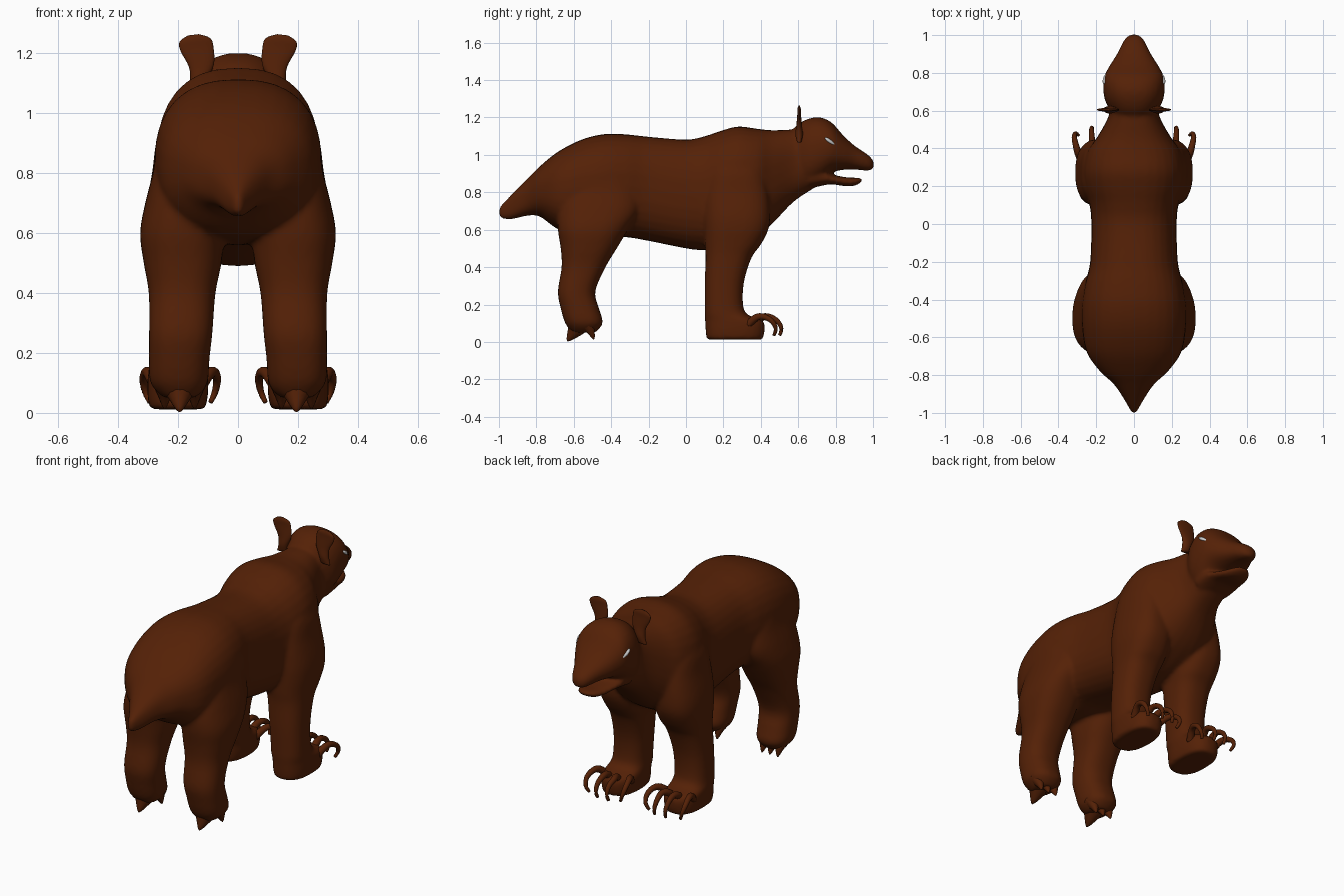
import bpy, bmesh, math
from mathutils import Vector

if "Cube" in bpy.data.objects:
    bpy.data.objects.remove(bpy.data.objects["Cube"])


def material(name, rgb):
    m = bpy.data.materials.new(name)
    m.diffuse_color = (*rgb, 1)
    m.use_nodes = True
    m.node_tree.nodes["Principled BSDF"].inputs["Base Color"].default_value = m.diffuse_color
    return m


FUR = material("brown_fur", (0.09, 0.015, 0.002))
EYE = material("eye_grey", (0.6, 0.6, 0.62))


def spline(a, b, c, d, t):
    return tuple(0.5 * (2 * q + (r - p) * t + (2 * p - 5 * q + 4 * r - s) * t * t
                 + (3 * q - p - 3 * r + s) * t ** 3) for p, q, r, s in zip(a, b, c, d))


def smooth_path(pts, n=4):
    out = []
    for i in range(len(pts) - 1):
        a, d = pts[max(i - 1, 0)], pts[min(i + 2, len(pts) - 1)]
        out += [spline(a, pts[i], pts[i + 1], d, k / n) for k in range(n)]
    return out + [pts[-1]]


def skin(bm, rings):
    vs = [[bm.verts.new(p) for p in r] for r in rings]
    n = len(vs[0])
    for a, b in zip(vs, vs[1:]):
        for i in range(n):
            bm.faces.new((a[i], a[(i + 1) % n], b[(i + 1) % n], b[i]))
    bm.faces.new(vs[0])
    bm.faces.new(vs[-1][::-1])


def oval(rx, ry, e=2.0, n=32):
    for i in range(n):
        c, s = math.cos(math.tau * i / n), math.sin(math.tau * i / n)
        yield (math.copysign(abs(c) ** (2 / e), c) * rx, math.copysign(abs(s) ** (2 / e), s) * ry)


def loft_y(bm, profile, e=2.2):
    # rows: y, top z, bottom z, half width
    skin(bm, [[(u, y, (t + b) / 2 + v) for u, v in oval(w, (t - b) / 2, e)]
              for y, t, b, w in smooth_path(profile)])


def loft_z(bm, profile, side, e=2.4):
    # rows: z, inner x, outer x, back y, front y
    skin(bm, [[(side * ((x0 + x1) / 2 + u), (y0 + y1) / 2 + v, z)
               for u, v in oval((x1 - x0) / 2, (y1 - y0) / 2, e)]
              for z, x0, x1, y0, y1 in smooth_path(profile)])


def finish(name, bm, mat):
    bmesh.ops.recalc_face_normals(bm, faces=bm.faces)
    me = bpy.data.meshes.new(name)
    bm.to_mesh(me)
    bm.free()
    me.materials.append(mat)
    for p in me.polygons:
        p.use_smooth = True
    ob = bpy.data.objects.new(name, me)
    bpy.context.collection.objects.link(ob)
    return ob


def taper(name, pts, r0, r1):
    # tapered horn along a smooth path
    path = [Vector(p) for p in smooth_path(pts)]
    bm, rings = bmesh.new(), []
    for i, p in enumerate(path):
        d = (path[min(i + 1, len(path) - 1)] - path[max(i - 1, 0)]).normalized()
        q = d.to_track_quat('Z', 'Y')
        r = r0 + (r1 - r0) * i / (len(path) - 1)
        rings.append([p + q @ Vector((u, v, 0)) for u, v in oval(r, r, n=10)])
    skin(bm, rings)
    return finish(name, bm, FUR)


# Torso, neck and stubby tail
bm = bmesh.new()
loft_y(bm, [(-1.0, .72, .665, .012), (-.94, .78, .655, .045), (-.85, .87, .675, .105),
            (-.78, .94, .67, .18), (-.68, 1.02, .60, .25), (-.55, 1.085, .57, .275),
            (-.43, 1.112, .56, .277), (-.32, 1.11, .56, .26), (-.2, 1.097, .54, .232),
            (0, 1.082, .50, .226), (.1, 1.1, .49, .235), (.19, 1.13, .5, .262),
            (.28, 1.152, .52, .272), (.38, 1.14, .57, .25), (.46, 1.132, .63, .195),
            (.57, 1.135, .745, .135), (.68, 1.13, .82, .12), (.74, 1.1, .86, .09)], 2.45)
# Skull with upper jaw, then lower jaw
loft_y(bm, [(.56, 1.12, .85, .09), (.6, 1.165, .83, .125), (.66, 1.195, .83, .155),
            (.72, 1.2, .86, .163), (.78, 1.172, .905, .158), (.84, 1.105, .92, .128),
            (.9, 1.05, .922, .09), (.96, 1.01, .916, .06), (.99, .985, .918, .04),
            (1.003, .965, .93, .015)], 2.3)
loft_y(bm, [(.66, .94, .82, .12), (.74, .92, .838, .115), (.78, .895, .843, .105),
            (.86, .88, .832, .08), (.91, .878, .838, .058), (.945, .875, .86, .025)], 2.4)
for s in (1, -1):
    # Hind leg
    loft_z(bm, [(.99, .1, .23, -.56, -.34), (.9, .05, .268, -.62, -.29), (.8, .04, .285, -.66, -.25),
                (.7, .04, .31, -.685, -.25), (.6, .045, .327, -.685, -.31), (.5, .055, .315, -.67, -.37),
                (.4, .075, .298, -.665, -.43), (.27, .085, .297, -.685, -.485), (.18, .095, .297, -.67, -.465),
                (.11, .10, .295, -.65, -.445), (.075, .115, .275, -.63, -.46), (.05, .145, .245, -.61, -.485)], s)
    # Foreleg with flat foot
    loft_z(bm, [(1.03, .1, .19, .2, .34), (.93, .06, .265, .13, .41), (.8, .06, .287, .1, .44),
                (.68, .05, .308, .095, .45), (.6, .05, .31, .097, .44), (.52, .055, .3, .1, .4),
                (.45, .07, .293, .105, .35), (.32, .09, .292, .1, .31), (.2, .1, .295, .1, .305),
                (.145, .1, .298, .1, .33), (.115, .1, .302, .102, .41), (.06, .1, .302, .105, .42),
                (.012, .11, .295, .11, .41)], s, 2.5)
body = finish("body", bm, FUR)
remesh = body.modifiers.new("blend", 'REMESH')
remesh.mode = 'VOXEL'
remesh.voxel_size = 0.011
remesh.use_smooth_shade = True
soften = body.modifiers.new("soften", 'SMOOTH')
soften.iterations = 7

for s, tag in ((1, "right"), (-1, "left")):
    # Paddle ears
    bm, rings = bmesh.new(), []
    for z, x, w, d in smooth_path([(1.07, .14, .03, .012), (1.11, .13, .03, .02), (1.16, .122, .042, .015),
                                   (1.215, .137, .055, .01), (1.245, .144, .051, .009), (1.262, .149, .018, .004)]):
        rings.append([(s * (x + u), .605 + v, z + .12 * -u) for u, v in oval(w, d, n=20)])
    skin(bm, rings)
    finish("ear_" + tag, bm, FUR)

    # Slit eyes
    bm = bmesh.new()
    bmesh.ops.create_uvsphere(bm, u_segments=16, v_segments=8, radius=1)
    for v in bm.verts:
        x, y, z = v.co
        v.co = (s * (.15 + .014 * x - .008 * y), .77 + .028 * y, 1.072 + .012 * z - .018 * y)
    finish("eye_" + tag, bm, EYE)

    # Long curled front claws, the outer ones splayed
    for i, (bx, tx) in enumerate(((.125, .07), (.175, .155), (.225, .225), (.275, .316))):
        k = .03 if i in (0, 3) else 0
        m = (bx + tx) / 2
        c = .022 * (-1 if i == 0 else 1) if k else .006
        taper(f"front_claw_{tag}_{i + 1}",
              [(s * bx, .36 - k, .09), (s * m, .405 - k, .13), (s * (tx - c * .4), .445 - k, .135),
               (s * tx, .49 - k, .11), (s * (tx - c * .3), .51 - k, .07), (s * (tx - c), .5 - k, .035)],
              .022, .008)

    # Hind foot spikes
    taper(f"heel_spur_{tag}", [(s * .195, -.56, .12), (s * .195, -.595, .06), (s * .195, -.635, .004)], .085, .003)
    for i, x in enumerate((.145, .195, .245)):
        taper(f"hind_claw_{tag}_{i + 1}", [(s * x, -.53, .1), (s * x, -.51, .06), (s * x, -.492, .014)], .045, .003)
